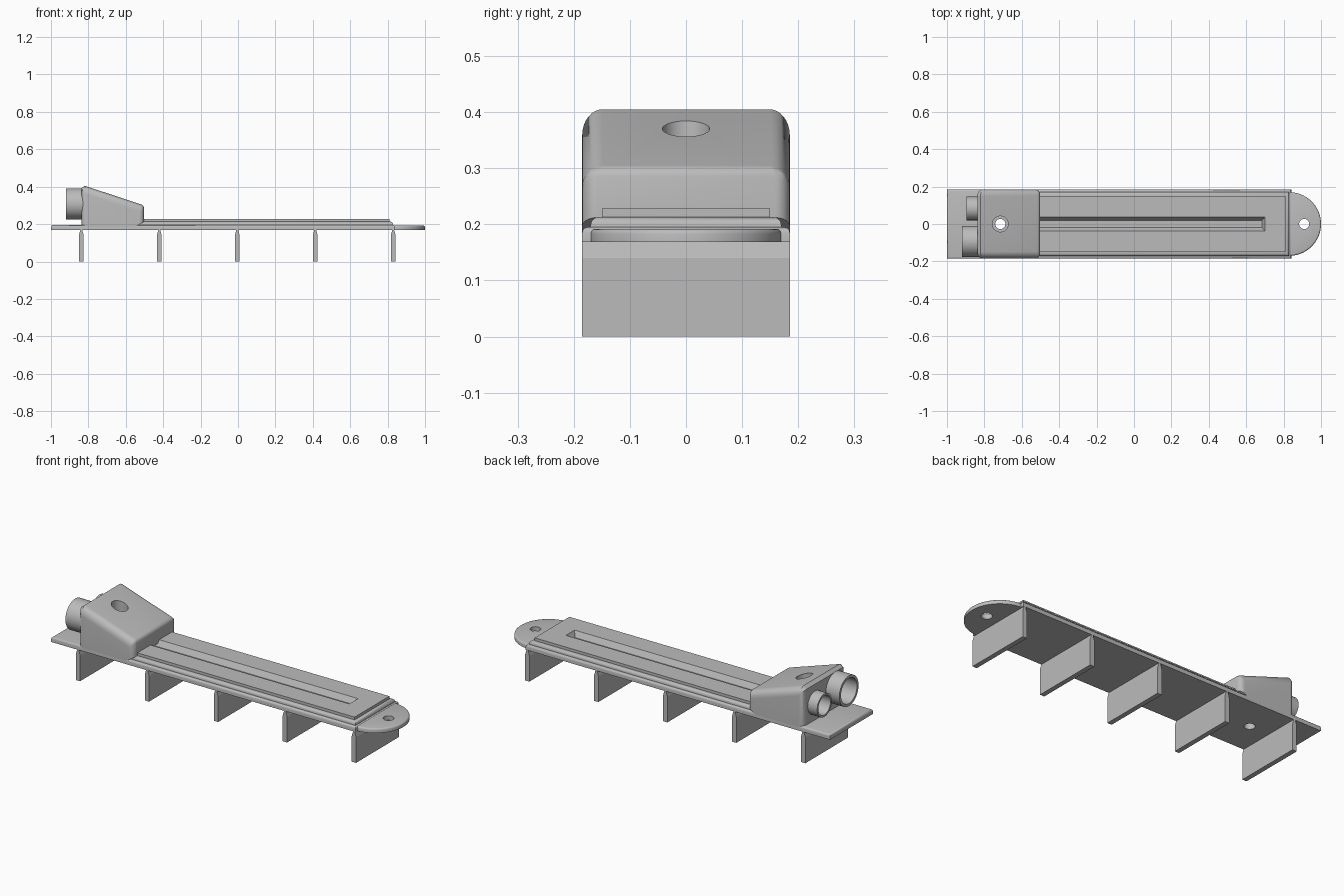
import bpy, bmesh, math
from mathutils import Matrix

cube = bpy.data.objects.get("Cube")
if cube:
    bpy.data.objects.remove(cube, do_unlink=True)

grey = bpy.data.materials.new("plain grey")
grey.use_nodes = True
COLOUR = (0.5, 0.5, 0.5, 1)
grey.diffuse_color = COLOUR
grey.node_tree.nodes["Principled BSDF"].inputs["Base Color"].default_value = COLOUR


def finish(name, bm):
    bmesh.ops.recalc_face_normals(bm, faces=bm.faces)
    mesh = bpy.data.meshes.new(name)
    bm.to_mesh(mesh)
    bm.free()
    ob = bpy.data.objects.new(name, mesh)
    bpy.context.collection.objects.link(ob)
    mesh.materials.append(grey)
    return ob


def activate(ob):
    bpy.ops.object.select_all(action='DESELECT')
    ob.select_set(True)
    bpy.context.view_layer.objects.active = ob


def smooth(ob):
    activate(ob)
    bpy.ops.object.shade_smooth_by_angle(angle=math.radians(35))


def prism(name, outline, lo, hi, axis='z', bevel=0, segments=3):
    """Extrude an outline along z or y, optionally rounding the upper rim."""
    bm = bmesh.new()
    place = (lambda a, b: (a, b, lo)) if axis == 'z' else (lambda a, b: (a, lo, b))
    face = bm.faces.new([bm.verts.new(place(a, b)) for a, b in outline])
    ext = bmesh.ops.extrude_face_region(bm, geom=[face])
    moved = [g for g in ext['geom'] if isinstance(g, bmesh.types.BMVert)]
    shift = (0, 0, hi - lo) if axis == 'z' else (0, hi - lo, 0)
    bmesh.ops.translate(bm, verts=moved, vec=shift)
    if bevel:
        rim = [e for e in bm.edges if all(v in moved for v in e.verts)]
        bmesh.ops.bevel(bm, geom=rim, offset=bevel, segments=segments,
                        profile=0.5, affect='EDGES')
    return finish(name, bm)


def rect(x0, x1, half):
    return [(x0, -half), (x1, -half), (x1, half), (x0, half)]


def cylinder(name, centre, radius, length, axis='z'):
    bm = bmesh.new()
    m = Matrix.Translation(centre)
    if axis == 'x':
        m = m @ Matrix.Rotation(math.pi / 2, 4, 'Y')
    bmesh.ops.create_cone(bm, cap_ends=True, segments=48, radius1=radius,
                          radius2=radius, depth=length, matrix=m)
    return finish(name, bm)


def boolean(ob, other, operation='DIFFERENCE'):
    mod = ob.modifiers.new("cut", 'BOOLEAN')
    mod.object, mod.operation, mod.solver = other, operation, 'EXACT'
    activate(ob)
    bpy.ops.object.modifier_apply(modifier=mod.name)
    bpy.data.objects.remove(other, do_unlink=True)


HALF, BOTTOM, PLATE_TOP = 0.185, 0.168, 0.195
HOLE_X, TAB_X = -0.715, 0.91

# Base plate with a screw hole
plate = prism("base_plate", rect(-1, 0.84, HALF), BOTTOM, PLATE_TOP, bevel=0.01)
boolean(plate, cylinder("cutter", (HOLE_X, 0, 0.2), 0.027, 0.3))
smooth(plate)

# Rounded end tab with a screw hole
arc = [(0.83 + 0.17 * math.cos(t), 0.17 * math.sin(t))
       for t in (math.radians(-90 + 5 * i) for i in range(37))]
tab = prism("end_tab", [(0.8, -0.17)] + arc + [(0.8, 0.17)], BOTTOM, 0.192, bevel=0.009)
boolean(tab, cylinder("cutter", (TAB_X, 0, 0.2), 0.027, 0.3))
smooth(tab)

# Two-step deck with a long tapered slot
step = prism("deck_step", rect(-0.6, 0.83, 0.17), 0.185, 0.213, bevel=0.014)
deck = prism("deck_top", rect(-0.6, 0.81, 0.15), 0.2, 0.228)
for part in (step, deck):
    bm = bmesh.new()
    bmesh.ops.create_cube(bm, size=1)
    for v in bm.verts:
        top = v.co.z > 0
        v.co.x = (0.70 if top else 0.685) if v.co.x > 0 else -0.7
        v.co.y = math.copysign(0.038 if top else 0.02, v.co.y)
        v.co.z = 0.229 if top else 0.198
    boolean(part, finish("cutter", bm))
    smooth(part)

# Cross fins under the plate, pointed at the top
for i in range(5):
    x = -0.838 + i * 0.417
    prism(f"fin_{i + 1}", [(x - 0.013, 0), (x + 0.013, 0), (x + 0.013, 0.14),
                           (x + 0.004, 0.172), (x - 0.004, 0.172), (x - 0.013, 0.14)],
          -HALF, HALF, axis='y')

# Wedge-shaped connector housing with rounded edges
BACK, FRONT = -0.838, -0.503
housing = prism("connector_housing",
                [(BACK, 0.185), (-0.55, 0.185), (FRONT, 0.212), (FRONT, 0.3),
                 (-0.82, 0.405), (BACK, 0.39)], -HALF, HALF, axis='y')
weights = housing.data.attributes.new("bevel_weight_edge", 'FLOAT', 'EDGE')
for e in housing.data.edges:
    a, b = (housing.data.vertices[v].co for v in e.vertices)
    mid = (a + b) / 2
    w = 0
    if abs(a.y - b.y) > 0.1:
        w = 0.35 if mid.z > 0.25 and mid.x > -0.6 else 0
    elif mid.z > 0.3:
        w = 1
    elif abs(a.x - b.x) < 0.001:
        w = 0.65
    weights.data[e.index].value = w
mod = housing.modifiers.new("round", 'BEVEL')
mod.limit_method, mod.width, mod.segments = 'WEIGHT', 0.065, 8
activate(housing)
bpy.ops.object.modifier_apply(modifier=mod.name)

# Two round sockets on the back of the housing
sockets = [(-0.92, -0.093, 0.308, 0.083), (-0.895, 0.083, 0.29, 0.063)]
for x, y, z, r in sockets:
    boolean(housing, cylinder("tube", ((x - 0.78) / 2, y, z), r, -0.78 - x, 'x'), 'UNION')
for x, y, z, r in sockets:
    boolean(housing, cylinder("cutter", (-0.88, y, z), r * 0.83, 0.22, 'x'))

# Screw well through the sloped top
boolean(housing, cylinder("cutter", (HOLE_X, 0, 0.4), 0.042, 0.26))
boolean(housing, cylinder("cutter", (HOLE_X, 0, 0.2), 0.027, 0.3))
smooth(housing)
